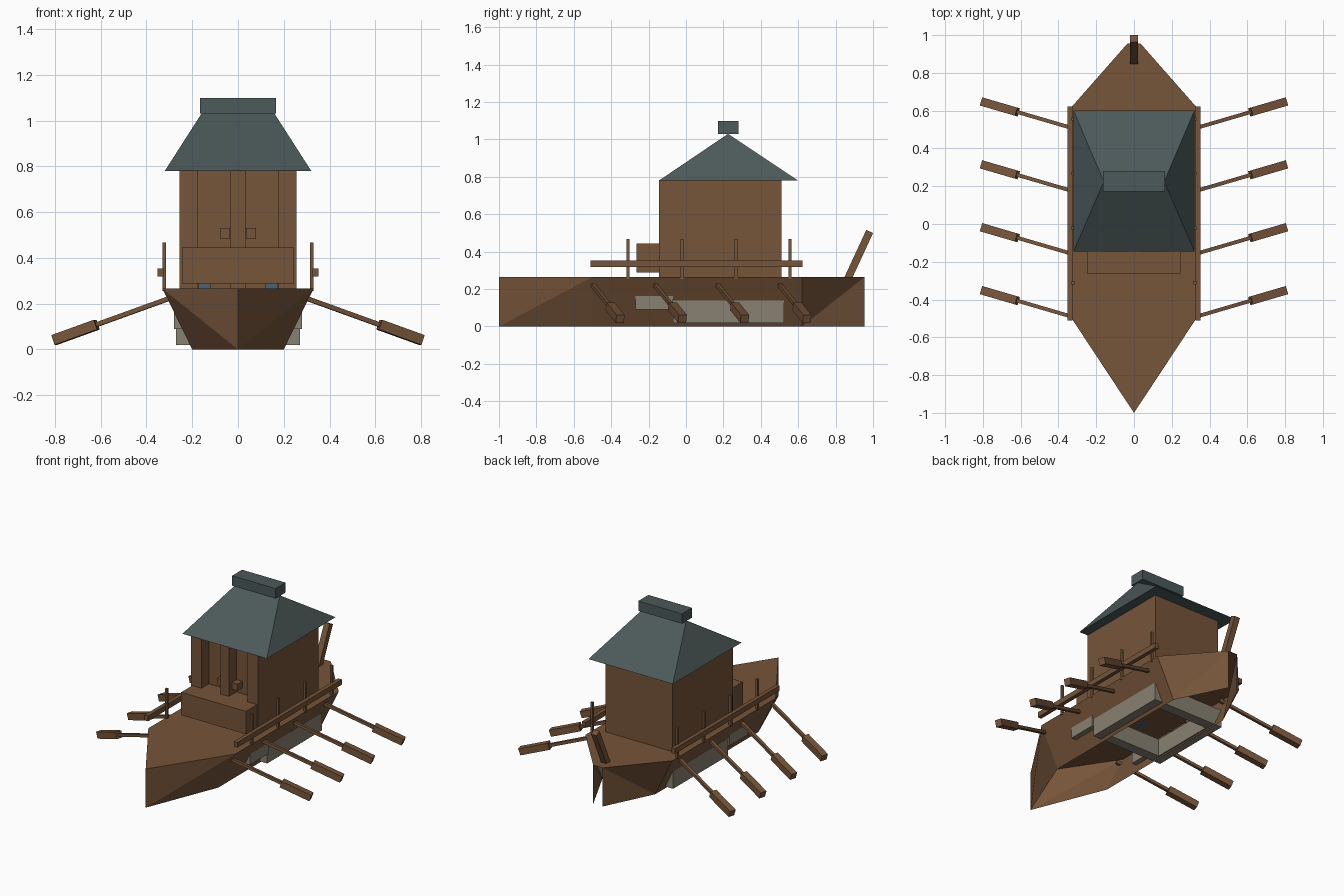
import bpy, bmesh
from mathutils import Vector

if "Cube" in bpy.data.objects:
    bpy.data.objects.remove(bpy.data.objects["Cube"])


def material(name, rgb):
    m = bpy.data.materials.new(name)
    m.diffuse_color = (*rgb, 1)
    m.use_nodes = True
    m.node_tree.nodes["Principled BSDF"].inputs["Base Color"].default_value = m.diffuse_color
    return m


WOOD = material("brown wood", (0.18, 0.09, 0.042))
SLATE = material("slate roof", (0.072, 0.1, 0.1))
STONE = material("beige stone", (0.25, 0.22, 0.17))
BLUE = material("blue grey", (0.075, 0.12, 0.165))


def mesh_object(name, verts, faces, mat, fix=True):
    bm = bmesh.new()
    vs = [bm.verts.new(v) for v in verts]
    for f in faces:
        bm.faces.new([vs[i] for i in f])
    if fix:
        bmesh.ops.recalc_face_normals(bm, faces=bm.faces)
    me = bpy.data.meshes.new(name)
    bm.to_mesh(me)
    bm.free()
    me.materials.append(mat)
    ob = bpy.data.objects.new(name, me)
    bpy.context.collection.objects.link(ob)
    return ob


BOX_FACES = [(0, 1, 3, 2), (4, 6, 7, 5), (0, 4, 5, 1),
             (2, 3, 7, 6), (0, 2, 6, 4), (1, 5, 7, 3)]


def box(name, x, y, z, mat=WOOD):
    return mesh_object(name, [(a, b, c) for a in x for b in y for c in z], BOX_FACES, mat)


def pair(name, x, y, z, mat=WOOD):
    # same box on the right and on the left
    box(name + "_right", x, y, z, mat)
    box(name + "_left", (-x[1], -x[0]), y, z, mat)


def beam(name, a, b, w, mat=WOOD):
    # square bar between two points
    a, b = Vector(a), Vector(b)
    d = (b - a).normalized()
    side = d.cross(Vector((0, 0, 1)))
    if abs(d.x) < 1e-6:
        side = Vector((1, 0, 0))
    side.normalize()
    up = side.cross(d)
    verts = [p + side * (i * w / 2) + up * (j * w / 2)
             for p in (a, b) for i in (-1, 1) for j in (-1, 1)]
    return mesh_object(name, verts, BOX_FACES, mat)


# hull: deck and sides, open underneath and at the stern
D = 0.265
hull = [(0, -1, 0), (0, -1, D)]
for s in (1, -1):
    hull += [(s * .33, -.5, D), (s * .2, -.5, 0), (s * .33, .62, D),
             (s * .2, .62, 0), (s * .035, .955, D), (s * .035, .955, 0)]
faces = [(1, 2, 4, 6, 12, 10, 8)]
for k in (2, 8):
    side = [(0, k, 1), (0, k + 1, k), (k + 1, k + 3, k + 2, k),
            (k + 3, k + 4, k + 2), (k + 3, k + 5, k + 4)]
    faces += side if k == 2 else [f[::-1] for f in side]
mesh_object("hull", hull, faces, WOOD, fix=False)

# stone foundation poking through the hull sides
pair("foundation_side", (.2, .27), (-.07, .525), (.02, .14), STONE)
box("foundation_front", (-.2, .2), (-.07, 0), (.02, .14), STONE)
box("foundation_back", (-.2, .2), (.455, .525), (.02, .14), STONE)
pair("porch_foundation", (.21, .28), (-.27, -.07), (.09, .163), STONE)

# house with recessed front, posts and porch block
box("house", (-.255, .255), (-.065, .51), (D, .782))
pair("corner_post", (.175, .255), (-.145, -.065), (D, .782))
box("center_post", (-.033, .033), (-.145, -.065), (D, .782))
box("porch", (-.245, .245), (-.265, -.065), (.288, .445))
pair("door_knob", (.035, .078), (-.115, -.065), (.483, .53))
pair("porch_foot", (.12, .172), (-.14, -.065), (D, .29), BLUE)

# hipped roof and ridge cap
mesh_object("roof",
            [(-.32, -.145, .78), (.32, -.145, .78), (.32, .6, .78), (-.32, .6, .78),
             (-.16, .225, 1.03), (.16, .225, 1.03)],
            [(0, 1, 5, 4), (1, 2, 5), (2, 3, 4, 5), (3, 0, 4), (3, 2, 1, 0)], SLATE)
box("ridge_cap", (-.165, .165), (.172, .28), (1.03, 1.098), SLATE)

# railings
pair("rail", (.325, .352), (-.51, .622), (.318, .354))
for i in range(4):
    y = -.311 + .289 * i
    pair("rail_post_%d" % i, (.314, .33), (y - .008, y + .008), (D - .01, .468))

# oars
for i in range(4):
    for s, label in ((1, "right"), (-1, "left")):
        y = -.352 + .333 * i
        tip = Vector((s * .803, y, .041))
        inner = Vector((s * .28, y - .153, .23))
        neck = tip.lerp(inner, .355)
        beam("oar_shaft_%s_%d" % (label, i), inner, neck, .02)
        beam("oar_blade_%s_%d" % (label, i), neck, tip, .045)

# tiller at the stern
beam("tiller", (0, .865, .255), (0, .982, .508), .04)
